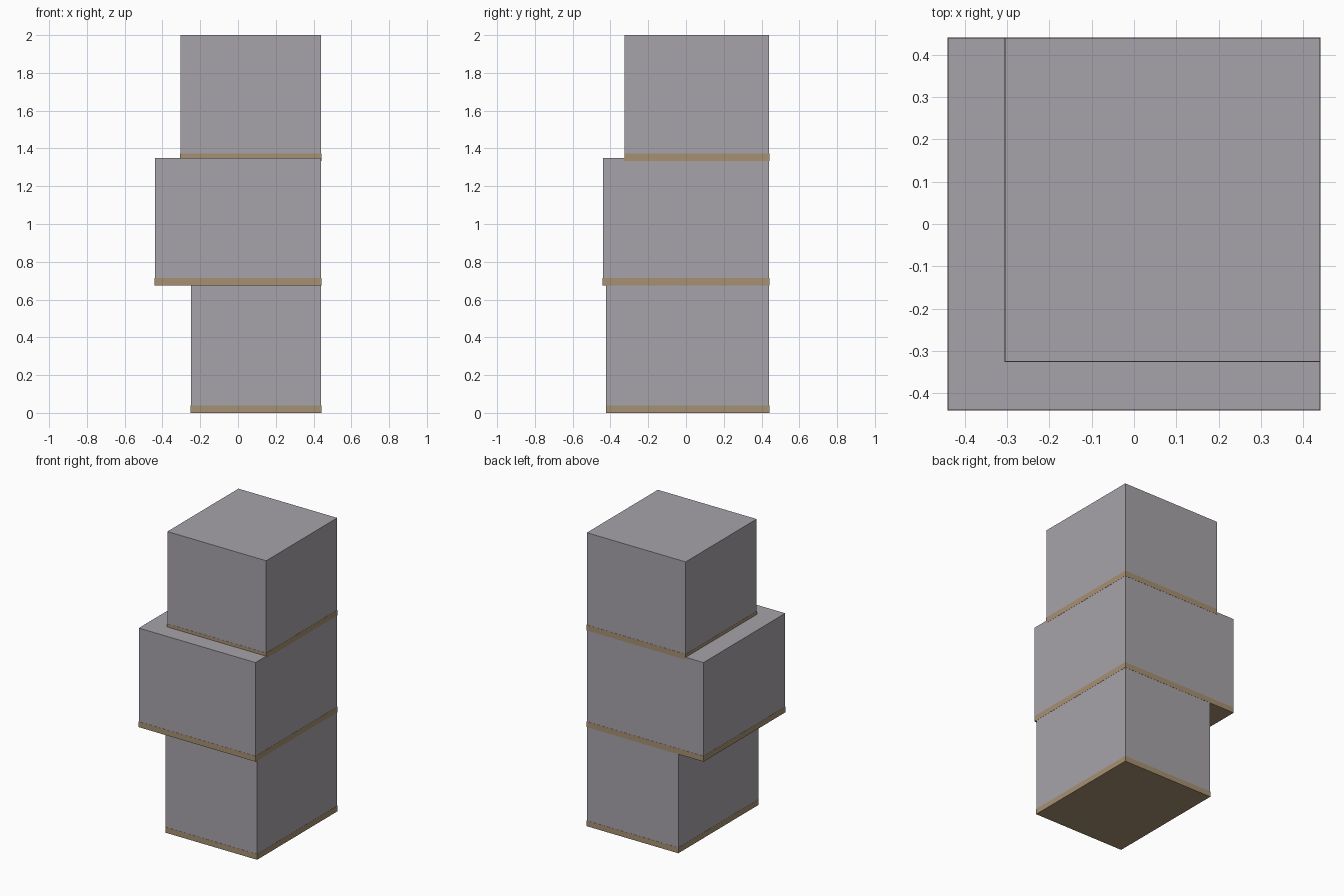
import bpy

if "Cube" in bpy.data.objects:
    bpy.data.objects.remove(bpy.data.objects["Cube"])


def material(name, rgb):
    m = bpy.data.materials.new(name)
    m.diffuse_color = (*rgb, 1)
    m.use_nodes = True
    m.node_tree.nodes["Principled BSDF"].inputs["Base Color"].default_value = m.diffuse_color
    return m


GREY = material("wall grey", (0.39, 0.37, 0.40))
TAN = material("floor tan", (0.38, 0.28, 0.17))


def box(name, lo, hi, mat):
    """Axis-aligned box between two corners."""
    bpy.ops.mesh.primitive_cube_add(
        size=1, location=[(a + b) / 2 for a, b in zip(lo, hi)])
    ob = bpy.context.object
    ob.name = name
    ob.scale = [b - a for a, b in zip(lo, hi)]
    bpy.ops.object.transform_apply(location=False, rotation=False, scale=True)
    ob.data.materials.append(mat)
    bpy.ops.object.shade_smooth_by_angle()
    return ob


E = 0.44    # shared back right corner
T = 0.036   # wall, floor and roof thickness


def storey(name, x0, y0, z0, z1):
    # floor slab stands a hair proud of the roof it rests on
    e = 0.001
    box(name + "_floor", (x0 - e, y0 - e, z0), (E + e, E + e, z0 + 0.038), TAN)
    zf, zr = z0 + 0.038, z1 - 0.025
    box(name + "_roof", (x0, y0, zr), (E, E, z1), GREY)
    # full-width front and back walls, side walls fitted between
    box(name + "_front_wall", (x0, y0, zf), (E, y0 + T, zr), GREY)
    box(name + "_back_wall", (x0, E - T, zf), (E, E, zr), GREY)
    box(name + "_left_wall", (x0, y0 + T, zf), (x0 + T, E - T, zr), GREY)
    box(name + "_right_wall", (E - T, y0 + T, zf), (E, E - T, zr), GREY)


storey("lower_room", -0.25, -0.423, 0.0, 0.677)
storey("middle_room", -0.44, -0.44, 0.675, 1.35)
storey("upper_room", -0.305, -0.325, 1.334, 2.0)
